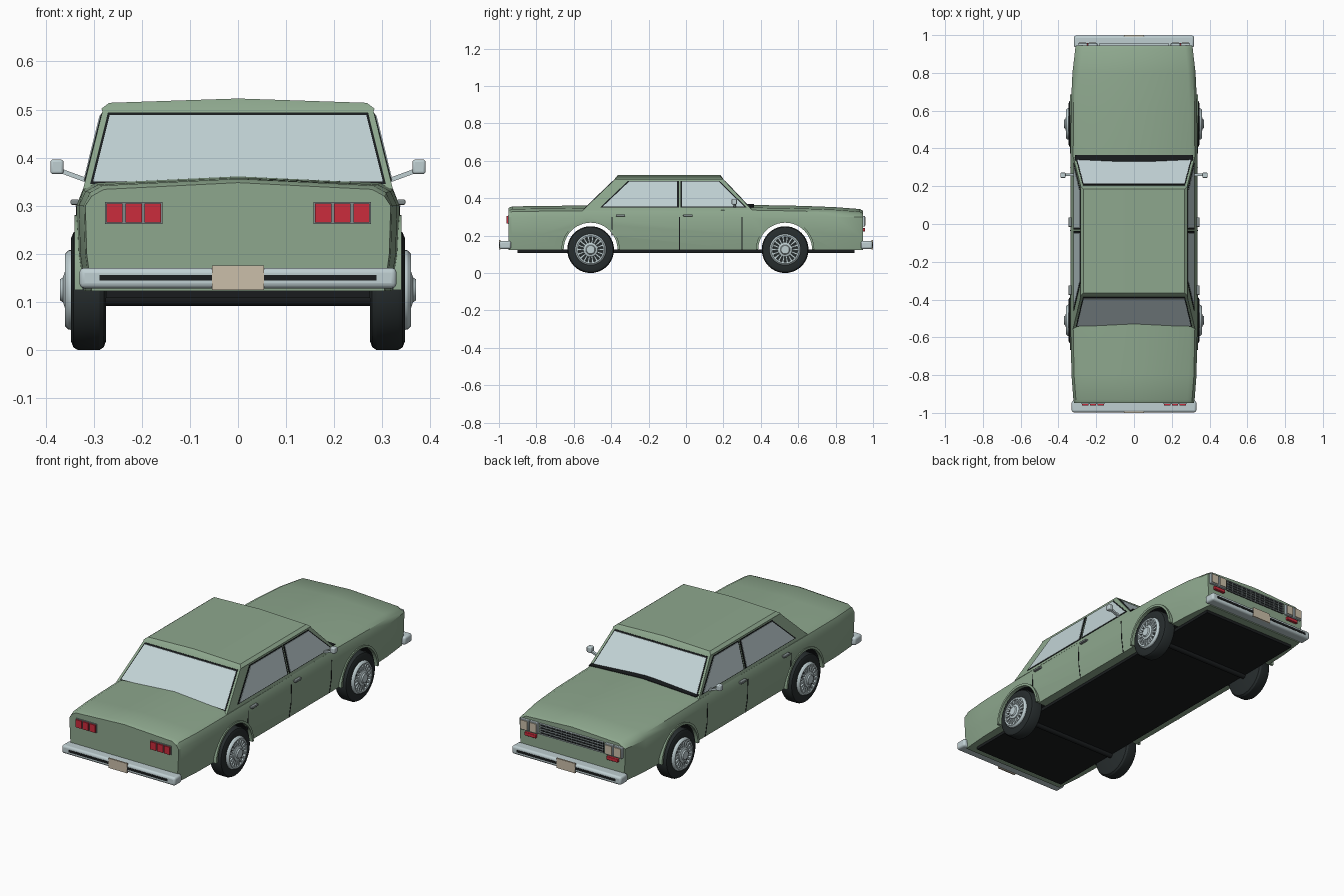
import bpy, bmesh, math
from mathutils import Vector

cube = bpy.data.objects.get("Cube")
if cube:
    bpy.data.objects.remove(cube, do_unlink=True)


def material(name, r, g, b):
    m = bpy.data.materials.new(name)
    m.use_nodes = True
    m.diffuse_color = (r, g, b, 1)
    m.node_tree.nodes["Principled BSDF"].inputs["Base Color"].default_value = (r, g, b, 1)
    return m


GREEN = material("sage green paint", .27, .39, .27)
GLASS = material("pale glass", .54, .65, .67)
CHROME = material("light chrome", .52, .62, .64)
RED = material("red lens", .6, .025, .045)
BEIGE = material("beige plate", .6, .52, .4)
BLACK = material("black trim", .01, .012, .013)
RUBBER = material("tyre rubber", .02, .026, .027)
GREY = material("grey metal", .22, .26, .26)


def shade(ob, angle=30):
    bpy.ops.object.select_all(action='DESELECT')
    ob.select_set(True)
    bpy.context.view_layer.objects.active = ob
    bpy.ops.object.shade_smooth_by_angle(angle=math.radians(angle))


def finish(name, bm, mat, mirror=False, bevel=0, smooth=30):
    bmesh.ops.remove_doubles(bm, verts=bm.verts, dist=1e-5)
    bmesh.ops.recalc_face_normals(bm, faces=bm.faces)
    me = bpy.data.meshes.new(name)
    bm.to_mesh(me)
    bm.free()
    me.materials.append(mat)
    ob = bpy.data.objects.new(name, me)
    bpy.context.collection.objects.link(ob)
    if bevel:
        mod = ob.modifiers.new("bevel", 'BEVEL')
        mod.width, mod.segments = bevel, 3
    if mirror:
        ob.modifiers.new("mirror", 'MIRROR')
    if smooth:
        shade(ob, smooth)
    return ob


def prism(name, pts, vec, mat, **kw):
    """Extrude a polygon along a vector."""
    bm = bmesh.new()
    pts, vec = [Vector(p) for p in pts], Vector(vec)
    a = [bm.verts.new(p) for p in pts]
    b = [bm.verts.new(p + vec) for p in pts]
    bm.faces.new(a)
    bm.faces.new(b[::-1])
    for i in range(len(a)):
        j = (i + 1) % len(a)
        bm.faces.new((a[i], a[j], b[j], b[i]))
    return finish(name, bm, mat, **kw)


def box(name, x, y, z, mat, **kw):
    """Box from (low, high) ranges."""
    base = [(x[0], y[0], z[0]), (x[1], y[0], z[0]), (x[1], y[1], z[0]), (x[0], y[1], z[0])]
    return prism(name, base, (0, 0, z[1] - z[0]), mat, **kw)


def revolve(name, profile, cy, cz, mat, n=40, **kw):
    """Spin an (x, radius) profile about an axis along x."""
    bm = bmesh.new()
    vs = [bm.verts.new((x, cy, cz + r)) for x, r in profile]
    es = [bm.edges.new(p) for p in zip(vs, vs[1:])]
    bmesh.ops.spin(bm, geom=vs + es, cent=(0, cy, cz), axis=(1, 0, 0),
                   angle=2 * math.pi, steps=n)
    return finish(name, bm, mat, **kw)


def loft(name, rings, mat, **kw):
    """Skin a stack of rings and cap both ends."""
    bm = bmesh.new()
    rows = [[bm.verts.new(p) for p in ring] for ring in rings]
    n = len(rows[0])
    for a, b in zip(rows, rows[1:]):
        for i in range(n):
            j = (i + 1) % n
            bm.faces.new((a[i], a[j], b[j], b[i]))
    bm.faces.new(rows[0])
    bm.faces.new(rows[-1][::-1])
    return finish(name, bm, mat, **kw)


# Lower body: cross-sections along the length
SIDE = [(.336, .3), (.333, .2), (.322, .123)]


def section(y, s, t):
    half = [(.295, t), (.322, t - .014)] + SIDE
    right = [(x * s, y, z) for x, z in half]
    return [(0, y, t + .014)] + right + [(-x, y, z) for x, y, z in right[::-1]]


stations = [(-.948, .945, .334), (-.93, .955, .342), (-.8, .985, .344), (-.54, 1, .347),
            (.35, 1, .35), (.62, .995, .345), (.8, .97, .338), (.93, .925, .328), (.945, .915, .319)]
body = loft("body", [section(*st) for st in stations], GREEN)

# Wheel arches cut through the body
WHEELS = {"rear": -.51, "front": .53}
ARCH = .145
for y in WHEELS.values():
    cutter = revolve("cutter", [(-.5, 0), (-.5, ARCH), (.5, ARCH), (.5, 0)], y, .125, BLACK, n=48, smooth=0)
    mod = body.modifiers.new("arch", 'BOOLEAN')
    mod.operation, mod.solver, mod.object = 'DIFFERENCE', 'EXACT', cutter
    bpy.context.view_layer.objects.active = body
    bpy.ops.object.modifier_apply(modifier="arch")
    bpy.data.objects.remove(cutter, do_unlink=True)
body.data.materials.clear()
body.data.materials.append(GREEN)
body.data.materials.append(BLACK)
for p in body.data.polygons:
    near = min(abs(math.hypot(p.center.y - y, p.center.z - .125) - ARCH) for y in WHEELS.values())
    p.material_index = int(near < .004 and abs(p.normal.x) < .1)
shade(body)

# Cabin: stacked rings closing on a roof ridge
Z0, Z1 = .335, .496


def cabin_ring(z, hx, y0, y1, crown=0):
    return [(hx, y0, z), (hx, y1, z), (0, y1, z + crown), (-hx, y1, z), (-hx, y0, z), (0, y0, z + crown)]


loft("cabin", [cabin_ring(Z0, .322, -.552, .355), cabin_ring(Z1, .282, -.385, .203),
               cabin_ring(.502, .284, -.382, .2), cabin_ring(.514, .268, -.365, .185, .009),
               cabin_ring(.523, 0, -.365, .185)], GREEN)


def cabin_at(z):
    """Half width, rear y and front y of the cabin at a height."""
    k = (z - Z0) / (Z1 - Z0)
    return .322 - .04 * k, -.552 + .167 * k, .355 - .152 * k


# Side windows with dark surrounds
def side_window(name, pts):
    mid = sum((Vector(p) for p in pts), Vector((0, 0))) / len(pts)
    for label, grow, out, mat in (("surround", 1.06, .002, BLACK), ("glass", 1, .004, GLASS)):
        loop = [mid + (Vector(p) - mid) * grow for p in pts]
        prism(f"{name}_{label}", [(cabin_at(z)[0] - .003, y, z) for y, z in loop],
              (out + .003, 0, 0), mat, mirror=True, smooth=0)


side_window("rear_side_window", [(-.445, .355), (-.305, .488), (-.048, .488), (-.048, .355)])
side_window("front_side_window", [(-.022, .355), (-.022, .488), (.175, .488), (.312, .355)])


# Windscreen and rear window
def end_window(name, rear):
    i, d = (1, -1) if rear else (2, 1)
    for label, m, out, mat in (("surround", 0, .002, BLACK), ("glass", .005, .004, GLASS)):
        lo, hi = .345 + m, .494 - m
        wl, wh = cabin_at(lo)[0] - .012 - m, cabin_at(hi)[0] - .012 - m
        yl, yh = cabin_at(lo)[i] - d * .003, cabin_at(hi)[i] - d * .003
        prism(f"{name}_{label}", [(-wl, yl, lo), (wl, yl, lo), (wh, yh, hi), (-wh, yh, hi)],
              (0, d * (out + .003), 0), mat, smooth=0)


end_window("windscreen", False)
end_window("rear_window", True)
for name, s in (("left", 1), ("right", -1)):
    prism(name + "_cowl_vent", [(0, .33, .366), (s * .312, .33, .351), (s * .312, .364, .351), (0, .364, .366)],
          (0, 0, .003), BLACK, smooth=0)

# Door seams and handles
seam = [(x + .0015, z) for x, z in SIDE] + [(x - .01, z) for x, z in SIDE[::-1]]
for name, y in (("rear", -.395), ("middle", -.035), ("front", .3)):
    low = .19 if name == "rear" else 0
    prism(name + "_door_seam", [(x, y - .002, max(z, low)) for x, z in seam if z > low - .05 or not low],
          (0, .004, 0), BLACK, mirror=True, smooth=0)
for name, y in (("rear", -.35), ("front", .01)):
    box(name + "_door_handle", (.33, .348), (y - .025, y + .025), (.302, .313), GREY, mirror=True, bevel=.003)

# Door mirrors
prism("mirror_stem", [(.318, .253, .349), (.318, .253, .359), (.37, .253, .378), (.37, .253, .368)],
      (0, .014, 0), CHROME, mirror=True)
box("mirror_head", (.363, .39), (.244, .272), (.366, .396), CHROME, mirror=True, bevel=.005)

# Floor
box("floor", (-.275, .275), (-.9, .9), (.108, .126), BLACK)

# Axles, wheels and arch lips
for name, y in WHEELS.items():
    revolve(name + "_axle", [(-.3, 0), (-.3, .014), (.3, .014), (.3, 0)], y, .105, BLACK, n=16)
    revolve(name + "_tyre", [(.275, 0), (.275, .108), (.279, .119), (.288, .125), (.333, .125),
                             (.342, .12), (.347, .108), (.345, .075), (.345, 0)], y, .125, RUBBER, mirror=True)
    revolve(name + "_rim", [(.343, .084), (.353, .082), (.36, .075), (.358, .068), (.343, .066)],
            y, .125, CHROME, mirror=True)
    revolve(name + "_hub", [(.343, .04), (.36, .038), (.364, .026), (.37, .022), (.37, 0)],
            y, .125, CHROME, mirror=True)
    bm = bmesh.new()
    for i in range(18):
        a = i * math.tau / 18
        u, v = Vector((0, math.cos(a), math.sin(a))), Vector((0, -math.sin(a), math.cos(a)))
        c = Vector((.344, y, .125))
        q = [c + u * r + v * w for r, w in ((.036, -.004), (.07, -.0055), (.07, .0055), (.036, .004))]
        f = bm.faces.new([bm.verts.new(p) for p in q])
        top = bmesh.ops.extrude_face_region(bm, geom=[f])["geom"]
        bmesh.ops.translate(bm, vec=(.012, 0, 0), verts=[g for g in top if isinstance(g, bmesh.types.BMVert)])
    finish(name + "_spokes", bm, CHROME, mirror=True, smooth=0)
    arc = [math.pi * i / 24 for i in range(25)]
    lip = [(.322, y + r * math.cos(a), .125 + r * math.sin(a))
           for r, loop in ((.144, arc), (.156, arc[::-1])) for a in loop]
    prism(name + "_arch_lip", lip, (.018, 0, 0), GREEN, mirror=True)

# Bumpers, bumper strips and plates
for name, d, w in (("rear", -1, .33), ("front", 1, .318)):
    def span(a, b):
        return tuple(sorted((d * a, d * b)))
    box(name + "_bumper", (-w, w), span(.935, .997), (.128, .171), CHROME, bevel=.011)
    box(name + "_bumper_strip", (-.288, .288), span(.99, .999), (.144, .156), BLACK)
    box(name + "_plate", (-.054, .054), span(.992, 1), (.125, .176), BEIGE)

# Tail lamps
for i, x in enumerate((.16, .2, .24)):
    box(f"tail_lamp_bezel_{i}", (x - .003, x + .037), (-.953, -.94), (.262, .308), GREY, mirror=True)
    box(f"tail_lamp_{i}", (x, x + .034), (-.96, -.94), (.265, .305), RED, mirror=True)

# Grille, headlamps and indicators
box("grille_panel", (-.185, .185), (.93, .949), (.248, .305), BLACK)
for i in range(5):
    z = .249 + i * .0133
    box(f"grille_slat_{i}", (-.185, .185), (.94, .955), (z, z + .003), CHROME)
for i in range(13):
    x = -.18 + i * .03
    box(f"grille_bar_{i}", (x - .0015, x + .0015), (.94, .953), (.249, .305), GREY)
for i, x in enumerate((.194, .247)):
    box(f"headlamp_bezel_{i}", (x, x + .05), (.93, .957), (.248, .306), CHROME, mirror=True, bevel=.003)
    box(f"headlamp_{i}", (x + .006, x + .044), (.94, .961), (.254, .3), BEIGE, mirror=True)
box("indicator", (.205, .272), (.93, .958), (.222, .24), RED, mirror=True, bevel=.003)
